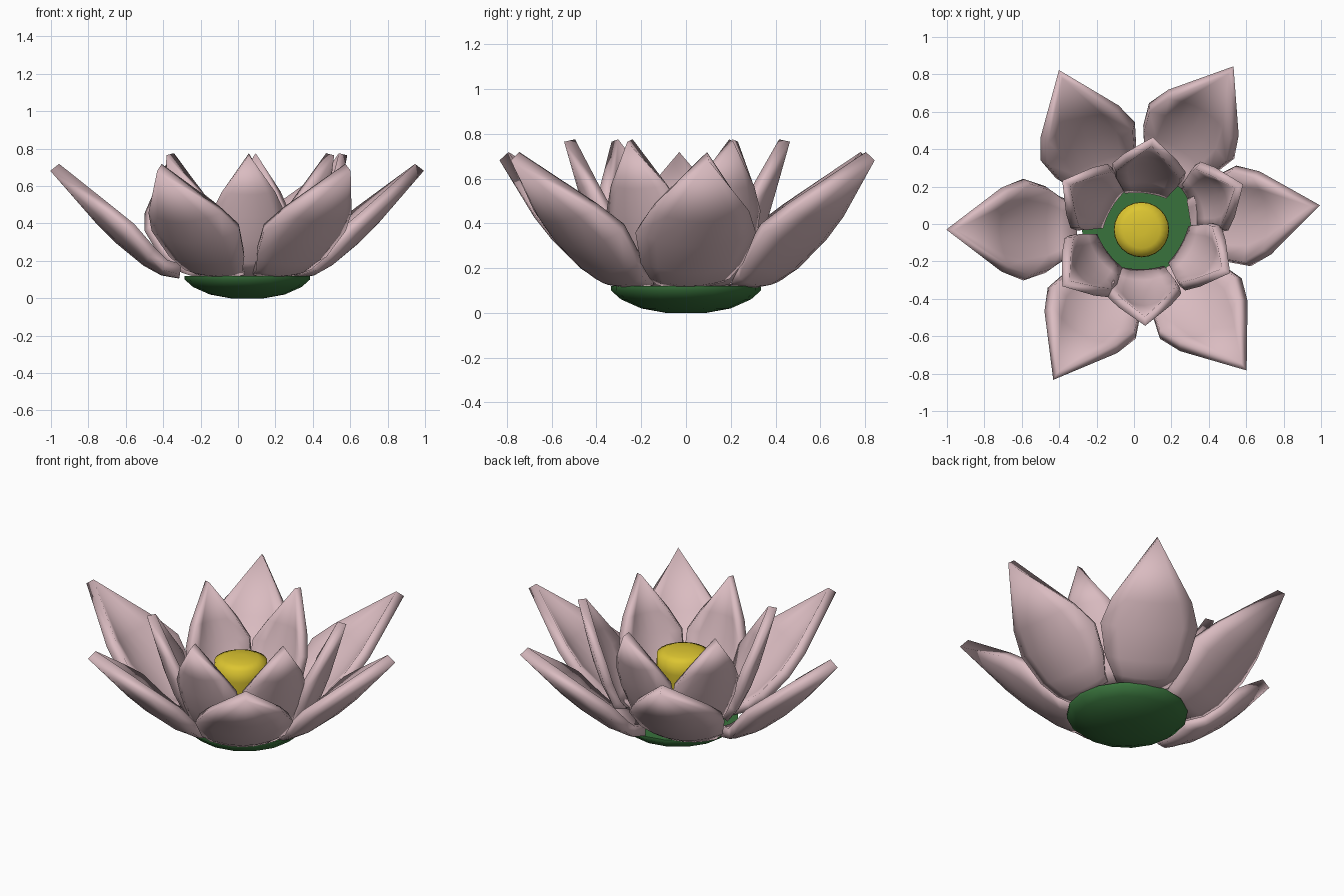
import bpy, bmesh, math
from mathutils import Vector

if "Cube" in bpy.data.objects:
    bpy.data.objects.remove(bpy.data.objects["Cube"])


def material(name, rgb):
    m = bpy.data.materials.new(name)
    m.diffuse_color = (*rgb, 1)
    m.use_nodes = True
    m.node_tree.nodes["Principled BSDF"].inputs["Base Color"].default_value = m.diffuse_color
    return m


PINK = material("petal pink", (0.70, 0.50, 0.53))
GREEN = material("leaf green", (0.04, 0.17, 0.045))
YELLOW = material("seed yellow", (0.72, 0.56, 0.03))


def finish(name, bm, mat, thickness=0, angle=50):
    bmesh.ops.recalc_face_normals(bm, faces=bm.faces)
    me = bpy.data.meshes.new(name)
    bm.to_mesh(me)
    bm.free()
    me.materials.append(mat)
    ob = bpy.data.objects.new(name, me)
    bpy.context.collection.objects.link(ob)
    bpy.ops.object.select_all(action='DESELECT')
    ob.select_set(True)
    bpy.context.view_layer.objects.active = ob
    if thickness:
        mod = ob.modifiers.new("thickness", 'SOLIDIFY')
        mod.thickness, mod.offset = thickness, 0
        bpy.ops.object.modifier_apply(modifier=mod.name)
    bpy.ops.object.shade_smooth_by_angle(angle=math.radians(angle))


def lathe(name, centre, profile, sides, mat, angle=50):
    bm = bmesh.new()
    rings = [[bm.verts.new((centre[0] + r * math.cos(2 * math.pi * i / sides),
                            centre[1] + r * math.sin(2 * math.pi * i / sides), z))
              for i in range(sides)] for r, z in profile]
    for a, b in zip(rings, rings[1:]):
        for i in range(sides):
            j = (i + 1) % sides
            bm.faces.new((a[i], a[j], b[j], b[i]))
    bm.faces.new(rings[0])
    bm.faces.new(rings[-1])
    finish(name, bm, mat, angle=angle)


def petal(name, tip, heading, rows, thickness, cols=6):
    """Cupped petal running along its heading to the tip; rows = (run, height, half width, cup)."""
    h = math.radians(heading)
    d = Vector((math.cos(h), math.sin(h), 0))
    side = Vector((-d.y, d.x, 0))
    base = Vector((*tip, 0)) - d * (rows[-1][0] + 0.02)
    bm = bmesh.new()
    grid = []
    for k, (run, z, w, cup) in enumerate(rows):
        a, b = rows[max(k - 1, 0)], rows[min(k + 1, len(rows) - 1)]
        tangent = (d * (b[0] - a[0]) + Vector((0, 0, b[1] - a[1]))).normalized()
        inward = side.cross(tangent)
        if inward.z < 0:
            inward.negate()
        line = []
        n = 1 if k == len(rows) - 1 else cols + 1
        for i in range(n):
            u = 0 if n == 1 else -1 + 2 * i / cols
            line.append(bm.verts.new(base + d * run + Vector((0, 0, z))
                                     + side * (u * w) + inward * (cup * u * u)))
        grid.append(line)
    for a, b in zip(grid, grid[1:]):
        for i in range(cols):
            if len(b) == 1:
                bm.faces.new((a[i], a[i + 1], b[0]))
            else:
                bm.faces.new((a[i], a[i + 1], b[i + 1], b[i]))
    finish(name, bm, PINK, thickness, 180)


# Green base dish and yellow seed head
lathe("base_dish", (0.05, 0), [(0.09, 0), (0.2, 0.02), (0.29, 0.06),
                               (0.335, 0.1), (0.335, 0.12)], 16, GREEN)
lathe("seed_head", (0.04, -0.03), [(0.06, 0.115), (0.11, 0.2), (0.138, 0.31),
                                   (0.148, 0.42), (0.146, 0.49), (0.10, 0.51),
                                   (0.03, 0.515)], 24, YELLOW, 180)

# Outer ring of wide, open petals
outer = [(0, .135, .13, .02), (.09, .15, .17, .03), (.18, .20, .22, .055),
         (.32, .315, .258, .085), (.43, .425, .21, .07), (.67, .70, 0, 0)]
for n, (x, y, heading) in enumerate([(-1, -.03, 180), (.99, .1, 8), (-.4, .82, 112),
                                     (.53, .84, 57), (-.43, -.83, 240), (.6, -.78, -53.5)]):
    petal(f"outer_petal_{n + 1}", (x, y), heading, outer, 0.06)

# Inner ring of smaller, steeper petals
inner = [(0, .135, .12, .02), (.06, .20, .15, .04), (.12, .32, .18, .06),
         (.165, .44, .185, .07), (.2, .56, .13, .045), (.26, .77, 0, 0)]
for n, (x, y, heading) in enumerate([(.1, .46, 83), (.58, .21, 22), (.51, -.26, -29),
                                     (.06, -.54, -88), (-.38, -.33, 217), (-.38, .23, 150)]):
    petal(f"inner_petal_{n + 1}", (x, y), heading, inner, 0.05)
